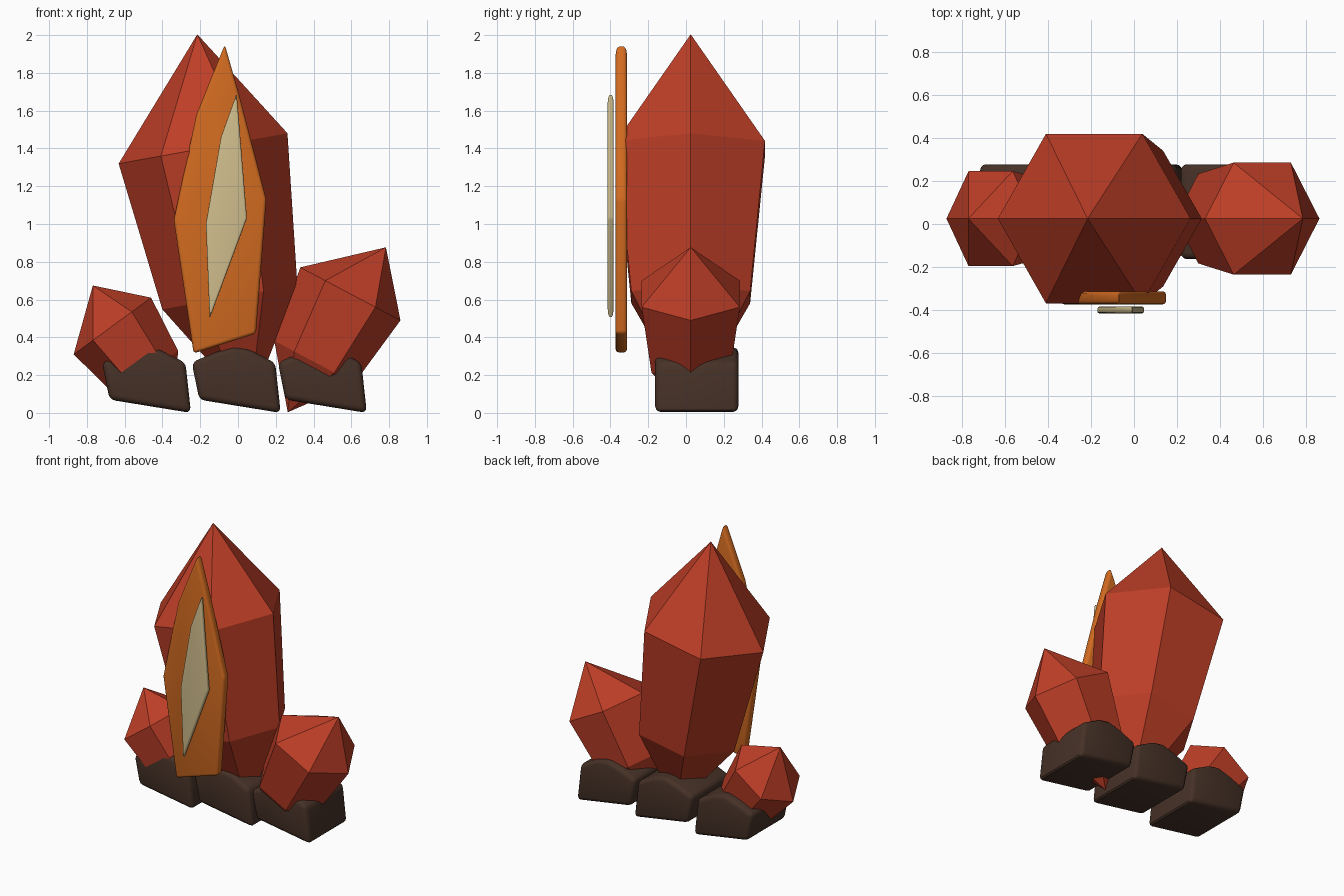
import bpy, bmesh, math
from mathutils import Vector

if "Cube" in bpy.data.objects:
    bpy.data.objects.remove(bpy.data.objects["Cube"])


def material(name, color):
    m = bpy.data.materials.new(name)
    m.diffuse_color = (*color, 1)
    m.use_nodes = True
    m.node_tree.nodes["Principled BSDF"].inputs["Base Color"].default_value = m.diffuse_color
    return m


RED = material("crystal red", (0.51, 0.048, 0.020))
ORANGE = material("amber orange", (0.66, 0.150, 0.015))
CREAM = material("pale cream", (0.64, 0.52, 0.27))
ROCK = material("dark rock", (0.061, 0.031, 0.020))


def finish(name, bm, mat):
    bmesh.ops.recalc_face_normals(bm, faces=bm.faces)
    mesh = bpy.data.meshes.new(name)
    bm.to_mesh(mesh)
    bm.free()
    mesh.materials.append(mat)
    ob = bpy.data.objects.new(name, mesh)
    bpy.context.collection.objects.link(ob)
    return ob


def crystal(name, center, tilt, width, height):
    """Six-sided double-pointed crystal; center is the middle of its upper ring."""
    t = math.radians(tilt)
    across = Vector((math.cos(t), 0, math.sin(t)))
    axis = Vector((-math.sin(t), 0, math.cos(t)))
    origin = Vector((center[0], 0.025, center[1]))
    bm = bmesh.new()

    def point(u, v, w):
        return bm.verts.new(origin + across * u * width + Vector((0, v * width, 0)) + axis * w * height)

    def ring(r, w):
        return [point(r * math.cos(i * math.pi / 3), r * math.sin(i * math.pi / 3), w) for i in range(6)]

    upper, lower = ring(1, 0), ring(0.80, -0.80)
    tip, root = point(0.17, 0, 0.60), point(0, 0, -1.39)
    for i in range(6):
        j = (i + 1) % 6
        bm.faces.new((upper[i], upper[j], tip))
        bm.faces.new((lower[i], lower[j], upper[j], upper[i]))
        bm.faces.new((lower[j], lower[i], root))
    return finish(name, bm, RED)


def slab(name, profile, y0, y1, bevel, mat, shift=0):
    """Front outline (x, z) extruded from y0 to y1 with rounded edges."""
    bm = bmesh.new()
    front = [bm.verts.new((x + shift, y0, z)) for x, z in profile]
    back = [bm.verts.new((x + shift, y1, z)) for x, z in profile]
    bm.faces.new(front)
    bm.faces.new(back[::-1])
    n = len(profile)
    for i in range(n):
        j = (i + 1) % n
        bm.faces.new((front[i], back[i], back[j], front[j]))
    ob = finish(name, bm, mat)
    mod = ob.modifiers.new("rounding", 'BEVEL')
    mod.width = bevel
    mod.segments = 3
    mod.limit_method = 'ANGLE'
    mod.angle_limit = math.radians(10)
    bpy.ops.object.select_all(action='DESELECT')
    ob.select_set(True)
    bpy.context.view_layer.objects.active = ob
    bpy.ops.object.modifier_apply(modifier=mod.name)
    bpy.ops.object.shade_smooth_by_angle(angle=math.radians(35))
    return ob


# Crystal cluster
crystal("main_crystal", (-0.185, 1.40), 10.2, 0.454, 1.0)
crystal("left_crystal", (-0.665, 0.46), 36.2, 0.254, 0.39)
crystal("right_crystal", (0.595, 0.63), -27.9, 0.30, 0.51)

# Layered flame plates in front
slab("amber_plate", [(-0.07, 1.95), (-0.22, 1.58), (-0.34, 1.02), (-0.235, 0.315),
                     (0.095, 0.42), (0.15, 1.13), (0.01, 1.67)], -0.373, -0.312, 0.018, ORANGE)
slab("cream_plate", [(-0.007, 1.69), (-0.09, 1.46), (-0.17, 1.0), (-0.15, 0.50),
                     (0.047, 1.03)], -0.415, -0.383, 0.011, CREAM)

# Row of base rocks
ROCK_PROFILE = [(-0.245, 0.268), (-0.205, 0.07), (0.226, 0.0), (0.197, 0.265),
                (0.06, 0.335), (-0.024, 0.35), (-0.12, 0.32)]
for label, dx in (("left", -0.475), ("middle", 0.0), ("right", 0.456)):
    slab(label + "_rock", ROCK_PROFILE, -0.163, 0.277, 0.03, ROCK, dx)
